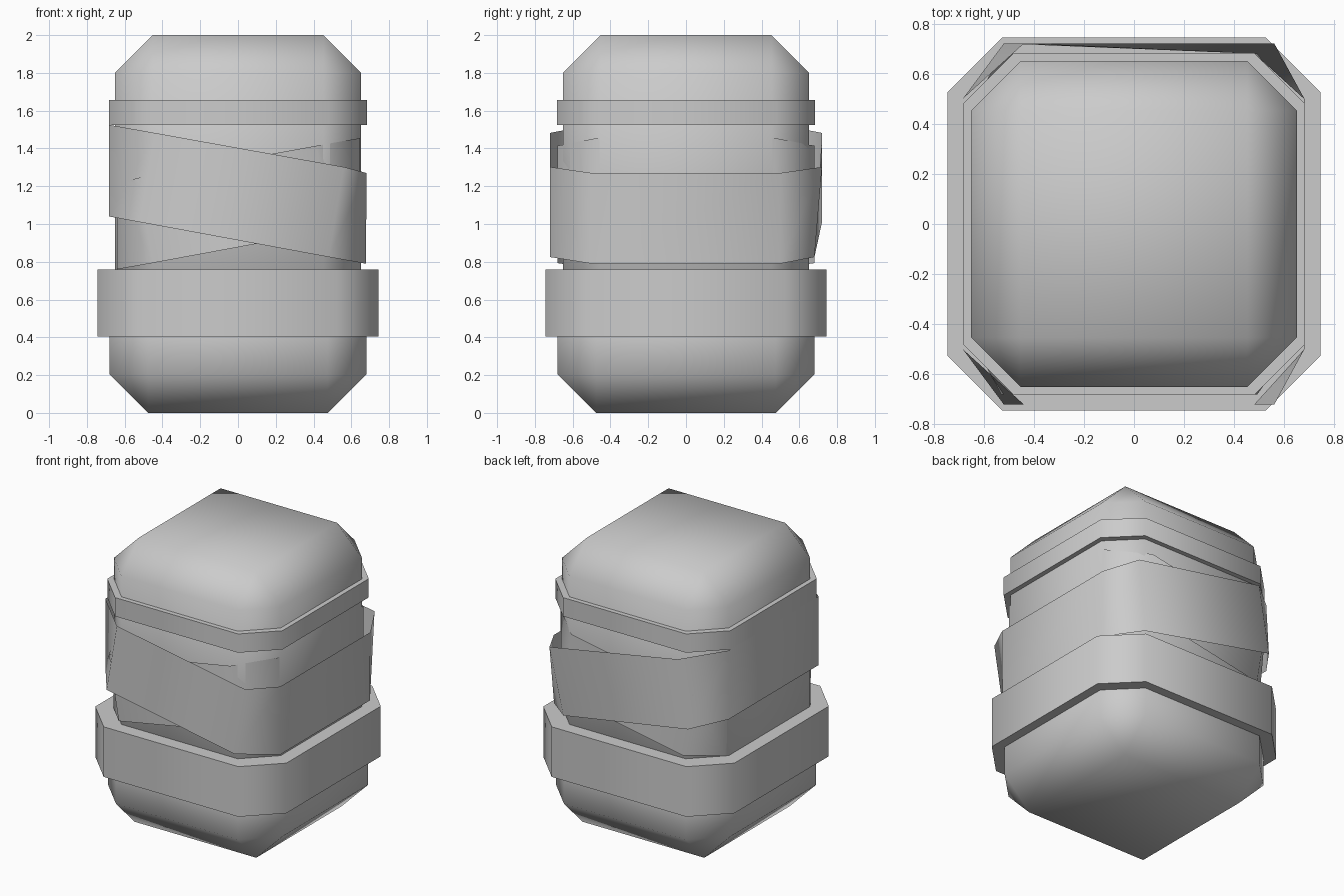
import bpy, bmesh, math

if "Cube" in bpy.data.objects:
    bpy.data.objects.remove(bpy.data.objects["Cube"])


def finish(bm, name):
    me = bpy.data.meshes.new(name)
    bmesh.ops.recalc_face_normals(bm, faces=bm.faces)
    bm.to_mesh(me)
    bm.free()
    ob = bpy.data.objects.new(name, me)
    bpy.context.collection.objects.link(ob)
    bpy.ops.object.select_all(action='DESELECT')
    ob.select_set(True)
    bpy.context.view_layer.objects.active = ob
    bpy.ops.object.shade_smooth_by_angle(angle=math.radians(60))
    return ob


def bevelled_block(name, half, z0, z1, cut, upright_only=False):
    bm = bmesh.new()
    bmesh.ops.create_cube(bm, size=1)
    for v in bm.verts:
        v.co = (v.co.x * 2 * half, v.co.y * 2 * half,
                (z0 + z1) / 2 + v.co.z * (z1 - z0))
    edges = [e for e in bm.edges if not upright_only
             or abs(e.verts[0].co.z - e.verts[1].co.z) > 0.01]
    bmesh.ops.bevel(bm, geom=edges, offset=cut, offset_type='OFFSET',
                    segments=1, profile=0.5, affect='EDGES')
    return finish(bm, name)


def wrap(name, side, scale, zc, tuck=0.0):
    # slanted open strip: (bottom x, bottom z, top x, top z, y) around the loop
    front = [(-.683, -.116, -.683, .369, -.50), (-.52, -.146, -.44, .326, -.72),
             (.48, -.331, .56, .146, -.72), (.678, -.366, .68, .114, -.50)]
    back = [(a, b, c, d, -y) for a, b, c, d, y in reversed(front)]
    bm = bmesh.new()
    rings = []
    for i, (bx, bz, tx, tz, y) in enumerate(front + back):
        lower_y = y - (tuck if i == 5 else 0)
        rings.append((bm.verts.new((side * bx * scale, lower_y * scale, zc + bz * scale)),
                      bm.verts.new((side * tx * scale, y * scale, zc + tz * scale))))
    for i, (a, b) in enumerate(rings):
        c, d = rings[(i + 1) % len(rings)]
        bm.faces.new((a, c, d, b))
    return finish(bm, name)


# body halves
bevelled_block("lower_body", 0.68, 0.0, 0.755, 0.205)
bevelled_block("upper_body", 0.65, 0.45, 2.0, 0.197)

# level bands
bevelled_block("lower_band", 0.745, 0.405, 0.758, 0.22, True)
bevelled_block("neck_band", 0.683, 1.525, 1.657, 0.203, True)

# crossed slanted wraps
wrap("outer_wrap", 1, 1.0, 1.156, tuck=0.04)
wrap("inner_wrap", -1, 0.945, 1.106)
